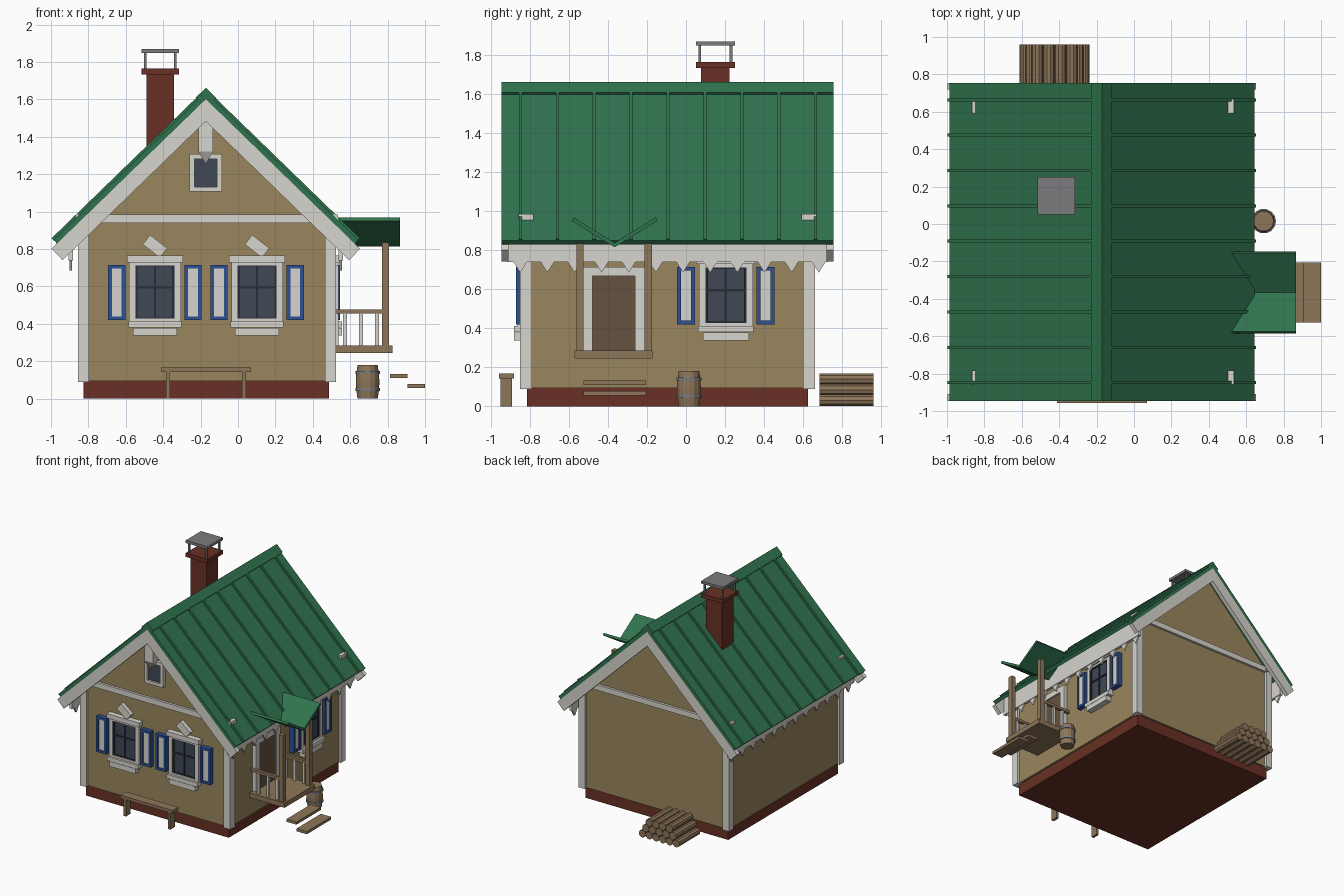
import bpy, bmesh, math
from mathutils import Matrix, Vector

if "Cube" in bpy.data.objects:
    bpy.data.objects.remove(bpy.data.objects["Cube"])

def mat(name, r, g, b):
    m = bpy.data.materials.new(name)
    m.diffuse_color = (r, g, b, 1)
    m.use_nodes = True
    m.node_tree.nodes["Principled BSDF"].inputs["Base Color"].default_value = m.diffuse_color
    return m

GREEN = mat("green_metal", .03, .17, .075)
TAN = mat("tan_wall", .32, .24, .11)
WHITE = mat("white_trim", .68, .66, .61)
RED = mat("red_brick", .14, .03, .018)
BLUE = mat("blue_paint", .025, .08, .3)
GLASS = mat("dark_glass", .05, .065, .09)
DARK = mat("dark_bars", .02, .025, .035)
WOOD = mat("wood", .27, .18, .1)
DOOR = mat("door_wood", .13, .085, .05)
GREY = mat("grey_metal", .2, .2, .21)
XC = -.172                      # ridge line
Y0, Y1 = -.945, .755            # roof length
SLOPE = .97

def finish(name, bm, m, M=None):
    if M is not None:
        bm.transform(M)
    bmesh.ops.recalc_face_normals(bm, faces=bm.faces)
    me = bpy.data.meshes.new(name)
    bm.to_mesh(me)
    bm.free()
    me.materials.append(m)
    ob = bpy.data.objects.new(name, me)
    bpy.context.collection.objects.link(ob)
    return ob

def box(name, x0, x1, y0, y1, z0, z1, m, M=None):
    bm = bmesh.new()
    bmesh.ops.create_cube(bm, size=1)
    for v in bm.verts:
        v.co = ((x0 + x1) / 2 + v.co.x * (x1 - x0), (y0 + y1) / 2 + v.co.y * (y1 - y0),
                (z0 + z1) / 2 + v.co.z * (z1 - z0))
    return finish(name, bm, m, M)

def prism(name, pts, y0, y1, m, M=None):
    """Extrude an x-z outline along y."""
    bm = bmesh.new()
    f = bm.faces.new([bm.verts.new((x, y0, z)) for x, z in pts])
    r = bmesh.ops.extrude_face_region(bm, geom=[f])
    for v in r["geom"]:
        if isinstance(v, bmesh.types.BMVert):
            v.co.y = y1
    return finish(name, bm, m, M)

def lathe(name, prof, n, m, M):
    """Closed solid from (radius, height) rings."""
    bm = bmesh.new()
    rings = [[bm.verts.new((r * math.cos(2 * math.pi * i / n), r * math.sin(2 * math.pi * i / n), z))
              for i in range(n)] for r, z in prof]
    for a, b in zip(rings, rings[1:]):
        for i in range(n):
            bm.faces.new((a[i], a[(i + 1) % n], b[(i + 1) % n], b[i]))
    bm.faces.new(rings[0])
    bm.faces.new(rings[-1])
    return finish(name, bm, m, M)

def slope_strip(s, d0, d1, apex, thick):
    """Outline of a strip lying along one roof slope, ends cut square."""
    n = Vector((-SLOPE, -1)).normalized() * thick
    a, b = Vector((d0, apex - SLOPE * d0)), Vector((d1, apex - SLOPE * d1))
    a2 = Vector((d0, a.y - thick * math.hypot(1, SLOPE)))
    return [(XC + s * p.x, p.y) for p in (a, b, b + n, a2)]

# foundation and walls
box("foundation", -.825, .487, -.815, .625, 0, .1, RED)
prism("walls", [(-.838, .095), (.505, .095), (.505, .94), (XC, 1.6), (-.838, .94)], -.83, .64, TAN)
for y0, y1, n in ((-.85, -.82, "front"), (.63, .66, "back")):
    box(n + "_gable_band", -.84, .505, y0, y1, .94, .985, WHITE)
for x, sx in ((-.826, -1), (.494, 1)):
    for y, sy in ((-.82, -1), (.63, 1)):
        box("corner_post", x - .03, x + .03, y - .03, y + .03, .09, .95, WHITE)
        box("corner_post_cap", x - .04, x + .04, y - .038, y + .038, .945, .985, WHITE)

# roof
for s in (-1, 1):
    prism("roof_slab", slope_strip(s, 0, .815, 1.64, .028), Y0, Y1, GREEN)
    prism("ridge_cap", slope_strip(s, 0, .055, 1.662, .035), Y0, Y1, GREEN)
    for i in range(9):
        y = .664 - i * .189
        prism("roof_seam", slope_strip(s, .04, .825, 1.658, .02), y - .008, y + .008, GREEN)
    for y in (Y0, Y1 - .035):
        prism("barge_board", slope_strip(s, 0, .825, 1.602, .085), y, y + .035, WHITE)
    # eave board with hanging points
    x = XC + s * .722
    box("eave_board", x - .012, x + .012, Y0 + .03, Y1 - .03, .74, .885, WHITE)
    R = Matrix.Translation((x, 0, 0)) @ Matrix.Rotation(math.pi / 2, 4, 'Z')
    for i in range(12):
        y = .68 - i * .139
        prism("eave_point", [(y - .038, .745), (y + .038, .745), (y, .685)], -.007, .007, WHITE, R)

# gable pendant
box("gable_pendant", XC - .038, XC + .038, -.925, -.86, 1.32, 1.56, WHITE)
lathe("pendant_tip", [(.055, 1.322), (.001, 1.255)], 4, WHITE,
      Matrix.Translation((XC, -.892, 0)) @ Matrix.Rotation(math.pi / 4, 4, 'Z'))

# windows: local x along wall, local -y outward
def frame(name, u, w, z0, z1, t, d, m, M):
    box(name, u - w, u - w + t, -d, .01, z0, z1, m, M)
    box(name, u + w - t, u + w, -d, .01, z0, z1, m, M)
    box(name, u - w + t, u + w - t, -d, .01, z1 - t, z1, m, M)
    box(name, u - w + t, u + w - t, -d, .01, z0, z0 + t, m, M)

def window(M, ornament):
    frame("window_frame", 0, .138, .395, .745, .033, .032, WHITE, M)
    box("window_glass", -.106, .106, -.018, .01, .42, .72, GLASS, M)
    frame("window_sash", 0, .106, .42, .72, .014, .026, DARK, M)
    box("window_bar", -.006, .006, -.025, 0, .42, .72, DARK, M)
    box("window_bar", -.1, .1, -.025, 0, .588, .6, DARK, M)
    box("window_header", -.15, .15, -.045, .01, .728, .765, WHITE, M)
    box("window_sill", -.142, .142, -.05, .01, .38, .412, WHITE, M)
    box("window_apron", -.118, .118, -.05, .01, .337, .378, WHITE, M)
    if ornament:
        box("window_ornament", -.058, .058, -.035, .01, -.032, .032, WHITE,
            M @ Matrix.Translation((0, 0, .815)) @ Matrix.Rotation(math.radians(38), 4, 'Y'))
    for u in (-.204, .204):
        frame("shutter_frame", u, .046, .42, .715, .02, .04, BLUE, M)
        box("shutter_panel", u - .03, u + .03, -.032, .01, .43, .705, WHITE, M)

RIGHT = Matrix.Translation((.505, 0, 0)) @ Matrix.Rotation(math.pi / 2, 4, 'Z')
for x in (-.444, .102):
    window(Matrix.Translation((x, -.83, 0)), True)
window(RIGHT @ Matrix.Translation((.204, 0, 0)), False)
A = Matrix.Translation((XC, -.83, 0))
frame("attic_window_frame", 0, .086, 1.107, 1.307, .026, .03, WHITE, A)
box("attic_window_glass", -.065, .065, -.015, .01, 1.125, 1.29, GLASS, A)

# door
D = RIGHT @ Matrix.Translation((-.37, 0, 0))
box("door_panel", -.115, .115, -.02, .01, .285, .67, DOOR, D)
for s in (-1, 1):
    box("door_jamb", s * .135 - .025, s * .135 + .025, -.032, .01, .285, .715, WHITE, D)
box("door_lintel", -.11, .11, -.032, .01, .668, .715, WHITE, D)

# porch
box("porch_floor", .5, .826, -.57, -.172, .245, .285, WOOD)
for y in (-.543, -.193):
    box("porch_post", .769, .807, y - .019, y + .019, .28, .835, WOOD)
    box("porch_rail", .505, .775, y - .013, y + .013, .455, .478, WOOD)
    for x in (.572, .658, .743):
        box("porch_baluster", x - .01, x + .01, y - .01, y + .01, .28, .46, WHITE)
P = Matrix.Translation((0, -.366, 0)) @ Matrix.Rotation(math.pi / 2, 4, 'Z')
for s in (-1, 1):
    prism("porch_roof_slab", [(0, .838), (s * .21, .968), (s * .22, .951), (0, .815)],
          -.866, -.515, GREEN, P)
box("upper_step", .813, .905, -.526, -.206, .11, .132, WOOD)
box("lower_step", .905, 1.0, -.526, -.206, .056, .078, WOOD)

# chimney
cx, cy = -.415, .15
box("chimney_shaft", cx - .073, cx + .073, cy - .073, cy + .073, 1.15, 1.74, RED)
box("chimney_collar", cx - .1, cx + .1, cy - .1, cy + .1, 1.733, 1.765, RED)
for sx in (-1, 1):
    for sy in (-1, 1):
        x, y = cx + sx * .08, cy + sy * .08
        box("chimney_rod", x - .007, x + .007, y - .007, y + .007, 1.76, 1.852, GREY)
box("chimney_lid", cx - .1, cx + .1, cy - .1, cy + .1, 1.848, 1.87, GREY)

# bench
box("bench_seat", -.412, .07, -.957, -.882, .143, .168, WOOD)
for x in (-.375, .032):
    box("bench_leg", x - .011, x + .011, -.95, -.89, .0, .145, WOOD)

# barrel
B = Matrix.Translation((.693, .015, 0))
lathe("barrel", [(.054, 0), (.061, .05), (.063, .09), (.061, .13), (.054, .18)], 14, WOOD, B)
for z in (.05, .14):
    lathe("barrel_hoop", [(.066, z - .008), (.066, z + .008)], 14, GREY, B)

# stacked logs behind the house
for row, n in enumerate((6, 5, 4)):
    for i in range(n):
        x = -.425 + (i - (n - 1) / 2) * .062
        lathe("log", [(.031, 0), (.031, .275)], 10, WOOD,
              Matrix.Translation((x, .685, .031 + row * .054)) @ Matrix.Rotation(-math.pi / 2, 4, 'X'))
